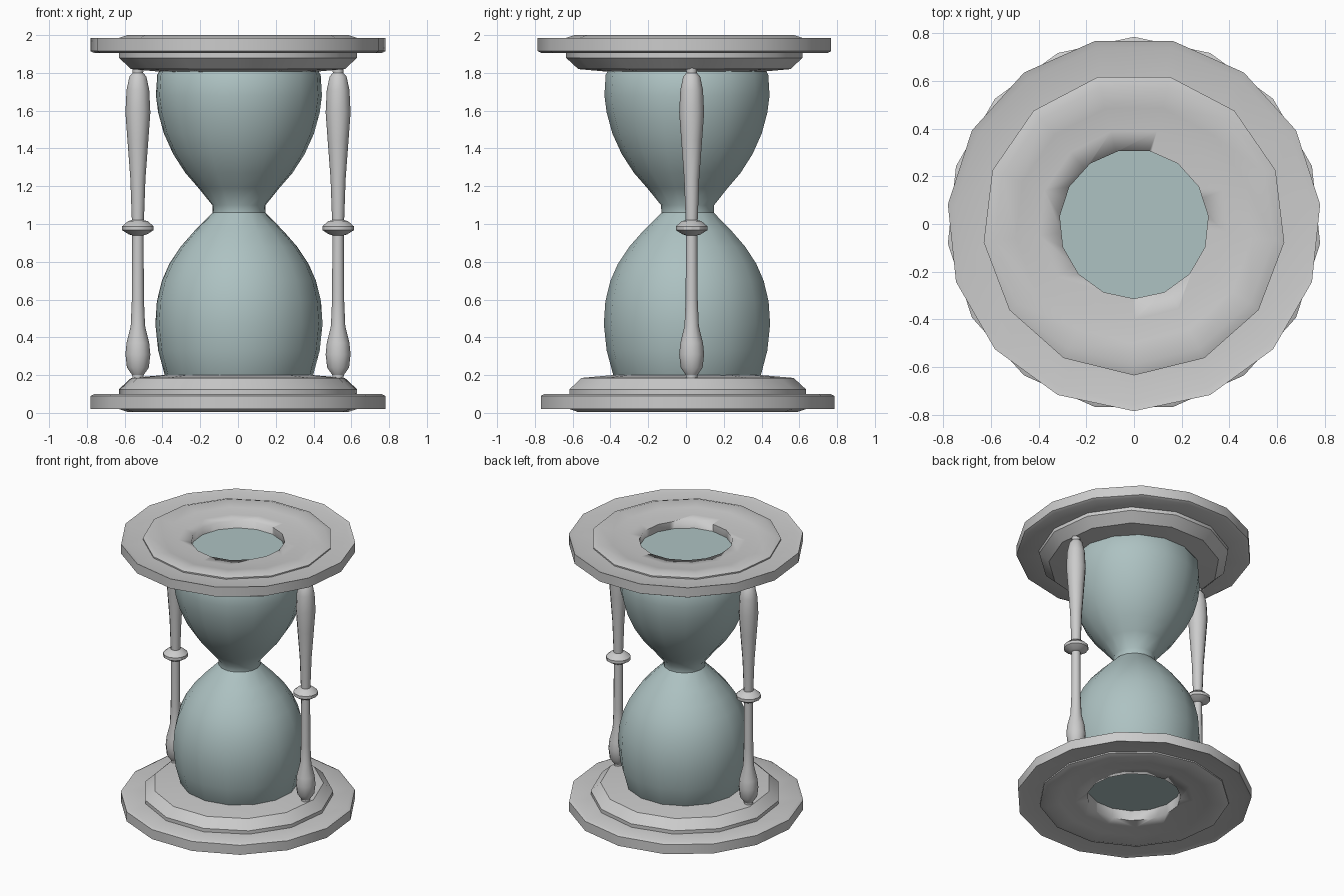
import bpy, bmesh, math
from mathutils import Matrix

if "Cube" in bpy.data.objects:
    bpy.data.objects.remove(bpy.data.objects["Cube"])


def lathe(name, profile, sides, start=-90, closed=False, loc=(0, 0, 0), flip=False, angle=30):
    """Revolve (radius, z) points around z; flip turns the part upside down."""
    bm = bmesh.new()
    rings = []
    for r, z in profile:
        ring = []
        for i in range(sides):
            a = math.radians(start) + 2 * math.pi * i / sides
            ring.append(bm.verts.new((r * math.cos(a), r * math.sin(a), z)))
        rings.append(ring)
    pairs = list(zip(rings, rings[1:]))
    if closed:
        pairs.append((rings[-1], rings[0]))
    for a, b in pairs:
        for i in range(sides):
            j = (i + 1) % sides
            bm.faces.new((a[i], a[j], b[j], b[i]))
    if not closed:
        bm.faces.new(rings[0][::-1])
        bm.faces.new(rings[-1])
    if flip:
        m = Matrix.Translation((0, 0, 2.005)) @ Matrix.Rotation(math.pi, 4, 'X')
        bmesh.ops.transform(bm, matrix=m, verts=bm.verts)
    bmesh.ops.recalc_face_normals(bm, faces=bm.faces)
    me = bpy.data.meshes.new(name)
    bm.to_mesh(me)
    bm.free()
    ob = bpy.data.objects.new(name, me)
    ob.location = loc
    bpy.context.collection.objects.link(ob)
    bpy.ops.object.select_all(action='DESELECT')
    ob.select_set(True)
    bpy.context.view_layer.objects.active = ob
    bpy.ops.object.shade_smooth_by_angle(angle=math.radians(angle))
    return ob


# End plates: 15-sided rim ring plus 13-sided dished tier, top and bottom
rim = [(0.57, 1.975), (0.755, 1.977), (0.785, 1.985), (0.785, 1.915), (0.765, 1.905), (0.57, 1.905)]
tier = [(0.30, 1.80), (0.40, 1.805), (0.57, 1.82), (0.635, 1.88), (0.635, 1.985),
        (0.59, 2.0), (0.50, 1.983), (0.40, 1.973), (0.30, 1.968)]
hole = [(0.313, 1.7), (0.313, 2.1)]
for label, flip in (("top", False), ("bottom", True)):
    lathe(label + "_rim", rim, 15, closed=True, flip=flip)
    plate = lathe(label + "_plate", tier, 13, flip=flip)
    # Round opening that shows the end of the glass
    cutter = lathe(label + "_hole_cutter", hole, 15, flip=flip)
    mod = plate.modifiers.new("hole", 'BOOLEAN')
    mod.operation = 'DIFFERENCE'
    mod.solver = 'EXACT'
    mod.object = cutter
    bpy.context.view_layer.objects.active = plate
    bpy.ops.object.modifier_apply(modifier=mod.name)
    bpy.data.objects.remove(cutter)

# Glass bulbs with a narrow neck
bulbs = [(0.34, 0.11), (0.395, 0.2), (0.43, 0.33), (0.445, 0.47), (0.437, 0.59), (0.41, 0.70),
         (0.37, 0.79), (0.31, 0.88), (0.235, 0.965), (0.14, 1.06), (0.142, 1.10), (0.215, 1.19),
         (0.285, 1.27), (0.35, 1.37), (0.40, 1.48), (0.43, 1.59), (0.442, 1.68), (0.435, 1.79),
         (0.36, 1.915)]
glass = lathe("glass", bulbs, 15, loc=(0.005, 0.01, 0), angle=40)
mat = bpy.data.materials.new("glass_tint")
mat.diffuse_color = (0.42, 0.54, 0.54, 1)
mat.use_nodes = True
mat.node_tree.nodes["Principled BSDF"].inputs["Base Color"].default_value = mat.diffuse_color
glass.data.materials.append(mat)

# Turned posts on the left and right
post = [(0.025, 0.035), (0.03, 0.20), (0.058, 0.24), (0.066, 0.31), (0.06, 0.37), (0.038, 0.46),
        (0.032, 0.60), (0.03, 0.94), (0.048, 0.945), (0.083, 0.967), (0.083, 0.988), (0.052, 1.015),
        (0.032, 1.02), (0.04, 1.24), (0.055, 1.44), (0.066, 1.59), (0.06, 1.71), (0.045, 1.78),
        (0.028, 1.80), (0.03, 1.83), (0.025, 1.985)]
for side, x in (("left", -0.53), ("right", 0.53)):
    lathe(side + "_post", post, 12, loc=(x, 0.03, 0))
